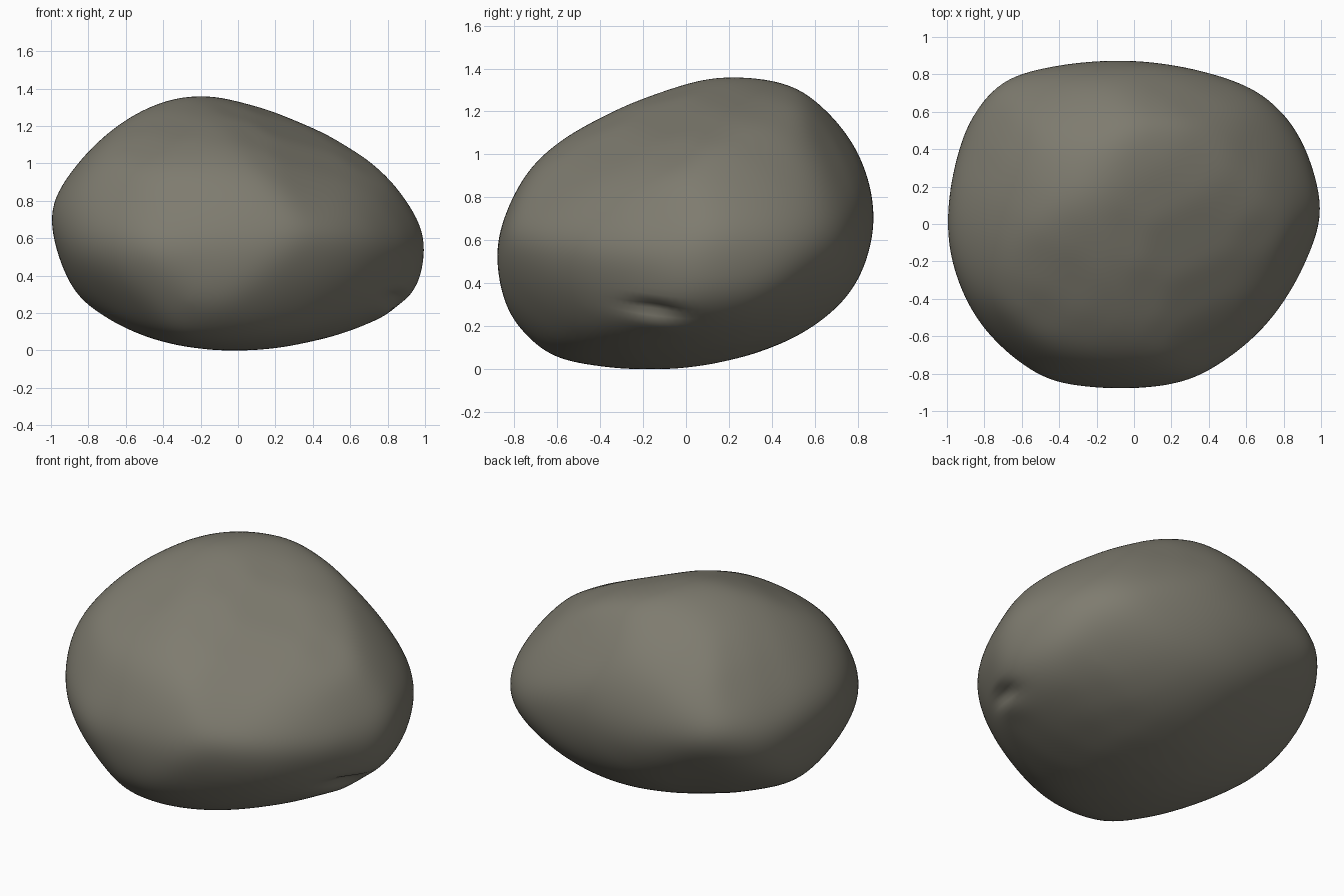
import bpy, bmesh, math
from mathutils import Vector

cube = bpy.data.objects.get("Cube")
if cube:
    bpy.data.objects.remove(cube, do_unlink=True)

HALF = Vector((1.0, 0.87, 0.678))   # half size of the boulder
TILT = 27                           # tilt of the slanted outlines
outline_normals, targets = [], []   # how far the stone should reach, by direction


def ellipsoid_reach(n):
    return Vector((n.x * HALF.x, n.y * HALF.y, n.z * HALF.z)).length


def smooth_loop(points, steps=4):
    """Closed Catmull-Rom curve through the points."""
    curve = []
    count = len(points)
    for i in range(count):
        a, b, c, d = (Vector(points[(i + k) % count]) / 100 for k in range(4))
        for s in range(steps):
            t = s / steps
            curve.append(b + (c - a) * t / 2
                         + (a * 2 - b * 5 + c * 4 - d) * t * t / 2
                         + (b * 3 - a - c * 3 + d) * t ** 3 / 2)
    return curve


def add_outline(azimuth, elevation, points, count=32):
    """Record how far the stone reaches around one outline (hundredths)."""
    az, el = math.radians(azimuth), math.radians(elevation)
    facing = Vector((math.cos(az), math.sin(az), 0))
    right = Vector((-facing.y, facing.x, 0))
    up = Vector((0, 0, math.cos(el))) - facing * math.sin(el)
    curve = smooth_loop(points)
    for i in range(count):
        angle = math.tau * i / count
        flat = Vector((math.cos(angle), math.sin(angle)))
        outline_normals.append(right * flat.x + up * flat.y)
        targets.append(max(flat.dot(p) for p in curve) + 0.003)


# Lengthwise, crosswise and plan outlines
add_outline(-90, 0, [(-20, 68), (-43, 63), (-60, 55), (-80, 37), (-96, 18), (-100, 0),
                     (-88, -34), (-60, -56), (-10, -68), (40, -62), (80, -50),
                     (95, -37), (100, -18), (97, 2), (72, 32), (40, 52)])
add_outline(0, 0, [(30, 68), (41, 67), (60, 59), (75, 42), (85, 20), (87, 2), (81, -25),
                   (60, -49), (40, -58), (-20, -68), (-55, -64), (-77, -50), (-85, -34),
                   (-87, -16), (-80, 14), (-60, 36), (-30, 54), (0, 65)])
add_outline(-90, 90, [(-6, 87), (-50, 84), (-72, 76), (-90, 53), (-100, 0), (-95, -28),
                      (-80, -55), (-55, -80), (-40, -86), (10, -87), (35, -82),
                      (65, -57), (86, -35), (100, 10), (85, 52), (70, 69), (40, 81)])
# Slanted outlines
add_outline(-45, TILT, [(-3, 80), (33, 73), (63, 49), (90, 16), (98, -10), (95, -33),
                        (77, -57), (40, -72), (-7, -79), (-59, -69), (-87, -38),
                        (-97, -9), (-92, 22), (-72, 50), (-35, 72)])
add_outline(135, TILT, [(13, 56), (47, 50), (78, 31), (97, -10), (91, -30), (72, -54),
                        (47, -67), (13, -71), (-26, -64), (-71, -45), (-98, -9),
                        (-92, 17), (-74, 36), (-48, 47)])
add_outline(45, -TILT, [(26, 74), (43, 71), (71, 50), (96, 24), (104, 0), (85, -48),
                        (48, -68), (6, -82), (-15, -84), (-33, -81), (-64, -58),
                        (-81, -33), (-89, -6), (-79, 18), (-58, 45), (-33, 64)])


def ball(subdivisions):
    bm = bmesh.new()
    bmesh.ops.create_icosphere(bm, subdivisions=subdivisions, radius=1)
    for v in bm.verts:
        v.co.normalize()
    return bm


def carve(direction, planes):
    """Point on the stone in a direction from its middle."""
    return direction / max(p.dot(direction) for p in planes)


# Blending weights from the outlines to every tangent plane
guide = ball(4)
normals = [v.co.copy() for v in guide.verts]
guide.free()
blends = []
for n in normals:
    row = [math.exp(-(n - m).length_squared / 0.07) for m in outline_normals]
    total = sum(row)
    blends.append([w / total for w in row])

# Refine the tangent planes until the carved stone fills its outlines
corrections = [t - ellipsoid_reach(m) for t, m in zip(targets, outline_normals)]
for _ in range(5):
    planes = [n / (ellipsoid_reach(n) + sum(w * c for w, c in zip(row, corrections)))
              for n, row in zip(normals, blends)]
    points = [carve(n, planes) for n in normals]
    for i, m in enumerate(outline_normals):
        corrections[i] += 0.7 * (targets[i] - max(p.dot(m) for p in points))

# Carve a dense ball against the planes and soften it
bm = ball(6)
for v in bm.verts:
    v.co = carve(v.co, planes)
for _ in range(16):
    bmesh.ops.smooth_vert(bm, verts=bm.verts, factor=0.5,
                          use_axis_x=True, use_axis_y=True, use_axis_z=True)

# Rest the stone on the ground
floor = min(v.co.z for v in bm.verts)
bmesh.ops.translate(bm, verts=bm.verts, vec=(0, 0, -floor))

# Small chipped groove with a raised lip, low on the side
inward = Vector((-0.85, 0, 0.5))
for v in bm.verts:
    if v.co.x > 0.6:
        along = (v.co.y + 0.14) / 0.13
        across = v.co.z - 0.275 + 0.15 * (v.co.y + 0.14)
        groove = math.exp(-along ** 2 - (across / 0.03) ** 2)
        lip = math.exp(-along ** 2 - ((across + 0.07) / 0.035) ** 2)
        v.co += inward * (0.04 * groove - 0.008 * lip)

mesh = bpy.data.meshes.new("boulder")
bm.to_mesh(mesh)
bm.free()
boulder = bpy.data.objects.new("boulder", mesh)
bpy.context.collection.objects.link(boulder)

# Single stone colour
stone = bpy.data.materials.new("warm grey stone")
stone.use_nodes = True
colour = (0.21, 0.2, 0.16, 1)
stone.diffuse_color = colour
shader = next(n for n in stone.node_tree.nodes if n.type == "BSDF_PRINCIPLED")
shader.inputs["Base Color"].default_value = colour
shader.inputs["Roughness"].default_value = 0.9
mesh.materials.append(stone)
for face in mesh.polygons:
    face.use_smooth = True
